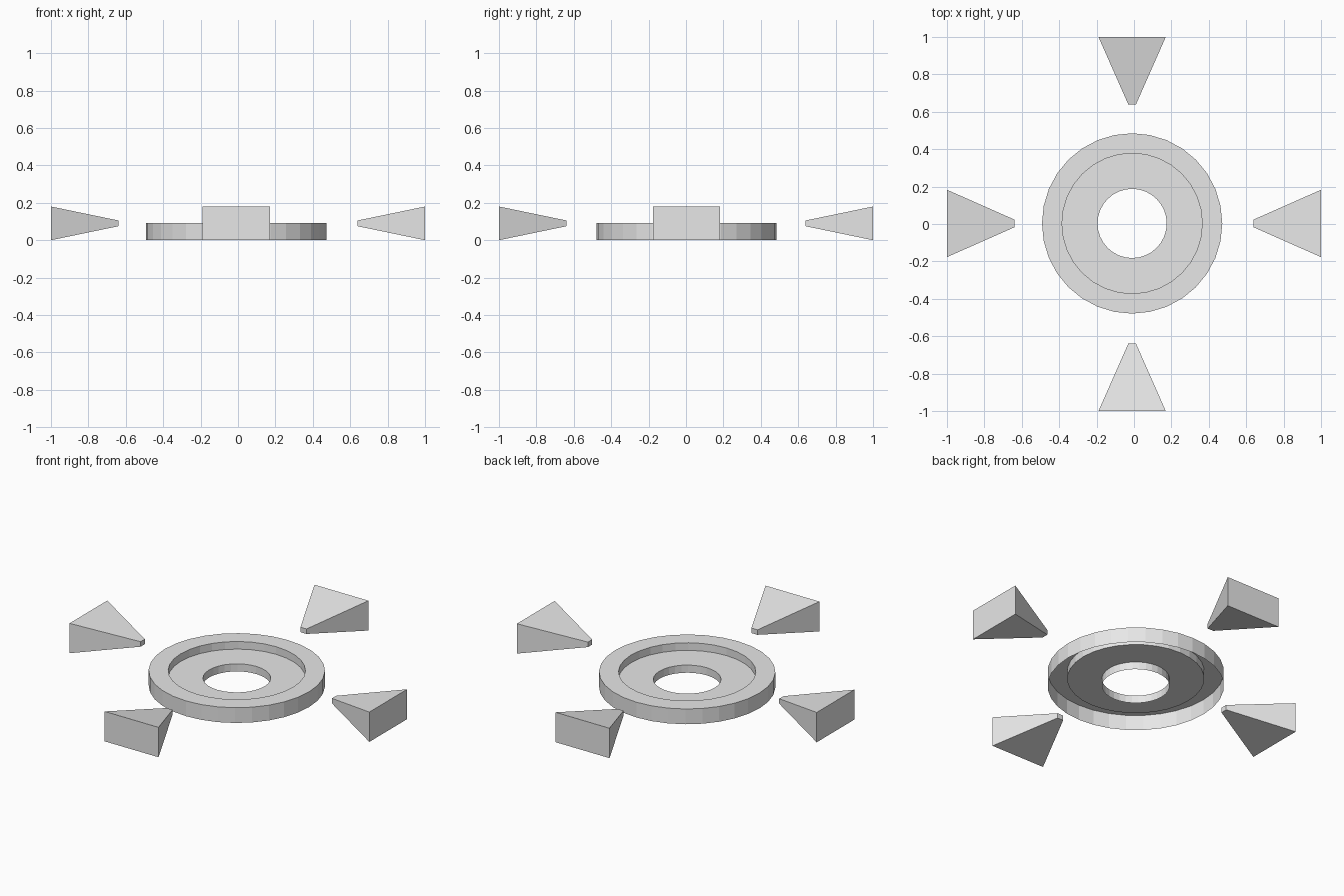
import bpy, bmesh, math
from mathutils import Matrix, Vector

if "Cube" in bpy.data.objects:
    bpy.data.objects.remove(bpy.data.objects["Cube"], do_unlink=True)

CENTRE = Vector((-0.01, 0.003, 0))

grey = bpy.data.materials.new("plain_grey")
grey.use_nodes = True
grey.diffuse_color = (0.8, 0.8, 0.8, 1)
grey.node_tree.nodes["Principled BSDF"].inputs["Base Color"].default_value = (0.8, 0.8, 0.8, 1)


def add_object(name, bm):
    mesh = bpy.data.meshes.new(name)
    bm.to_mesh(mesh)
    bm.free()
    mesh.materials.append(grey)
    obj = bpy.data.objects.new(name, mesh)
    bpy.context.collection.objects.link(obj)
    return obj


# Stepped ring: an open-bottomed shell turned from one profile
def stepped_ring(name, profile, sides=32):
    bm = bmesh.new()
    loops = []
    for r, z in profile:
        angles = [2 * math.pi * i / sides for i in range(sides)]
        loops.append([bm.verts.new((r * math.cos(a), r * math.sin(a), z)) for a in angles])
    for a, b in zip(loops, loops[1:]):
        for i in range(sides):
            j = (i + 1) % sides
            bm.faces.new((a[i], a[j], b[j], b[i]))
    bm.transform(Matrix.Translation(CENTRE))
    return add_object(name, bm)


# Tapered wedge pointing at the ring, wide end outwards
def wedge(name, angle, offset):
    bm = bmesh.new()
    bmesh.ops.create_cube(bm, size=2)
    for v in bm.verts:
        outer = v.co.x > 0
        half_w, half_h = (0.18, 0.09) if outer else (0.02, 0.015)
        v.co = Vector((1.0 if outer else 0.638, v.co.y * half_w, 0.09 + v.co.z * half_h))
    bm.transform(Matrix.Translation(offset) @ Matrix.Rotation(angle, 4, "Z"))
    return add_object(name, bm)


stepped_ring("stepped_ring", [(0.482, 0), (0.482, 0.092), (0.375, 0.092),
                              (0.375, 0.046), (0.185, 0.046), (0.185, 0)])

for i, side in enumerate(("left", "back", "right", "front")):
    # Each wedge slides sideways only, so its wide end stays on the boundary
    shift = Vector((0, CENTRE.y, 0)) if i % 2 == 0 else Vector((CENTRE.x, 0, 0))
    wedge(side + "_wedge", i * math.pi / 2, shift)
